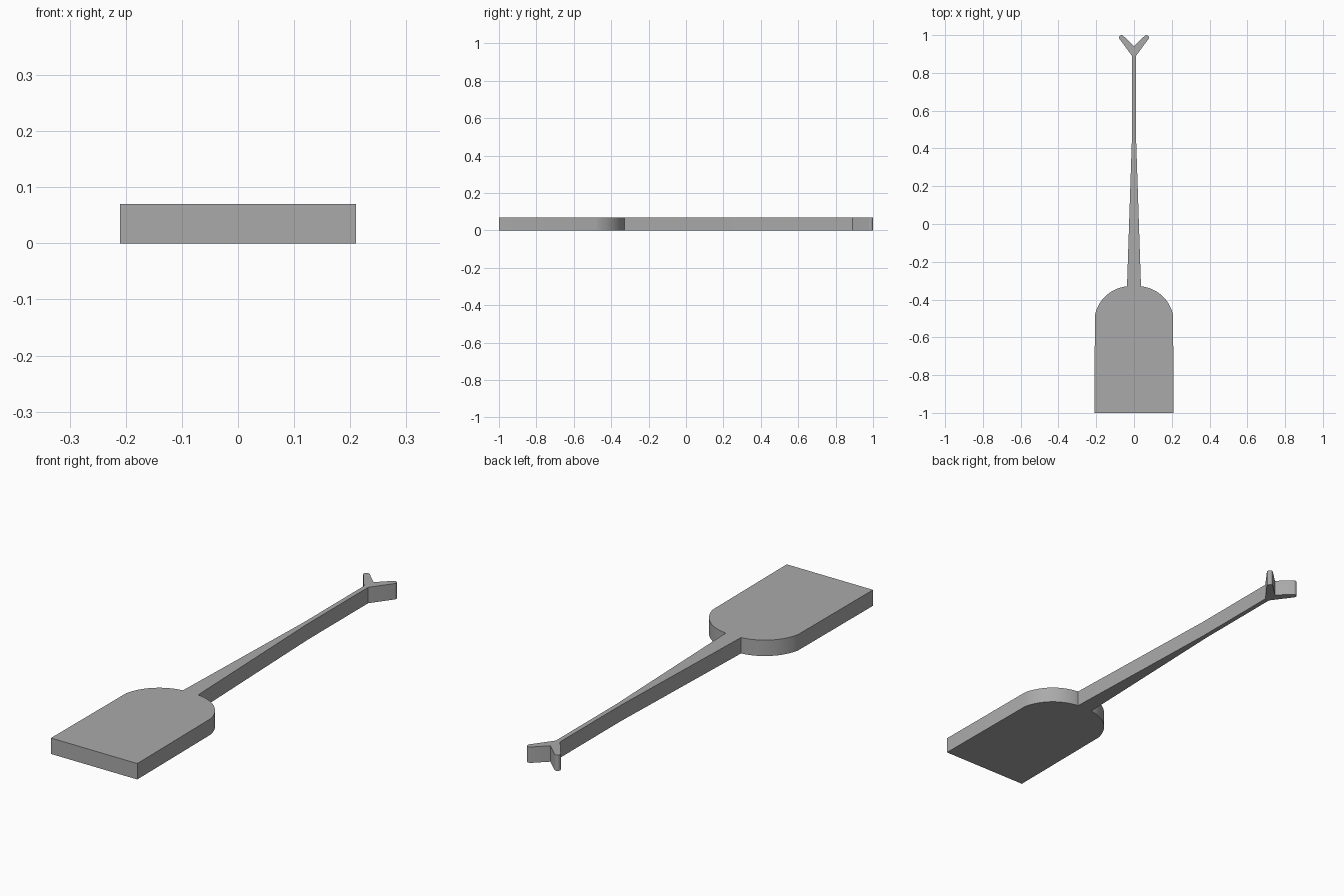
import bpy, bmesh, math

cube = bpy.data.objects.get("Cube")
if cube:
    bpy.data.objects.remove(cube, do_unlink=True)

THICKNESS = 0.07

grey = bpy.data.materials.new("plain_grey")
grey.use_nodes = True
colour = (0.4, 0.4, 0.4, 1)
grey.diffuse_color = colour
grey.node_tree.nodes["Principled BSDF"].inputs["Base Color"].default_value = colour


def arc(cx, cy, radius, start, end, steps):
    """Points along a circular arc, angles in degrees."""
    angles = [math.radians(start + (end - start) * i / steps) for i in range(steps + 1)]
    return [(cx + radius * math.cos(a), cy + radius * math.sin(a)) for a in angles]


# Left half of the outline, from the fork notch down to the blade edge
notch = (0, 0.942)
fork_tip = arc(0.066, 0.987, 0.013, 130, -40, 8)
shaft = [(0.0105, 0.89), (0.0105, 0.47), (0.037, -0.33)]
shoulder = arc(0.018, -0.522, 0.193, 84, 12, 16)
half = fork_tip + shaft + shoulder + [(0.21, -1)]
outline = [notch] + half + [(-x, y) for x, y in reversed(half)]

# Extrude the outline into a flat slab
bm = bmesh.new()
base = bm.faces.new([bm.verts.new((x, y, 0)) for x, y in outline])
slab = bmesh.ops.extrude_face_region(bm, geom=[base], use_keep_orig=True)
top = [v for v in slab["geom"] if isinstance(v, bmesh.types.BMVert)]
bmesh.ops.translate(bm, verts=top, vec=(0, 0, THICKNESS))
bmesh.ops.recalc_face_normals(bm, faces=bm.faces)
mesh = bpy.data.meshes.new("shovel")
bm.to_mesh(mesh)
bm.free()
mesh.materials.append(grey)

shovel = bpy.data.objects.new("shovel", mesh)
bpy.context.collection.objects.link(shovel)
bpy.context.view_layer.objects.active = shovel
shovel.select_set(True)
bpy.ops.object.shade_smooth_by_angle(angle=math.radians(30))
